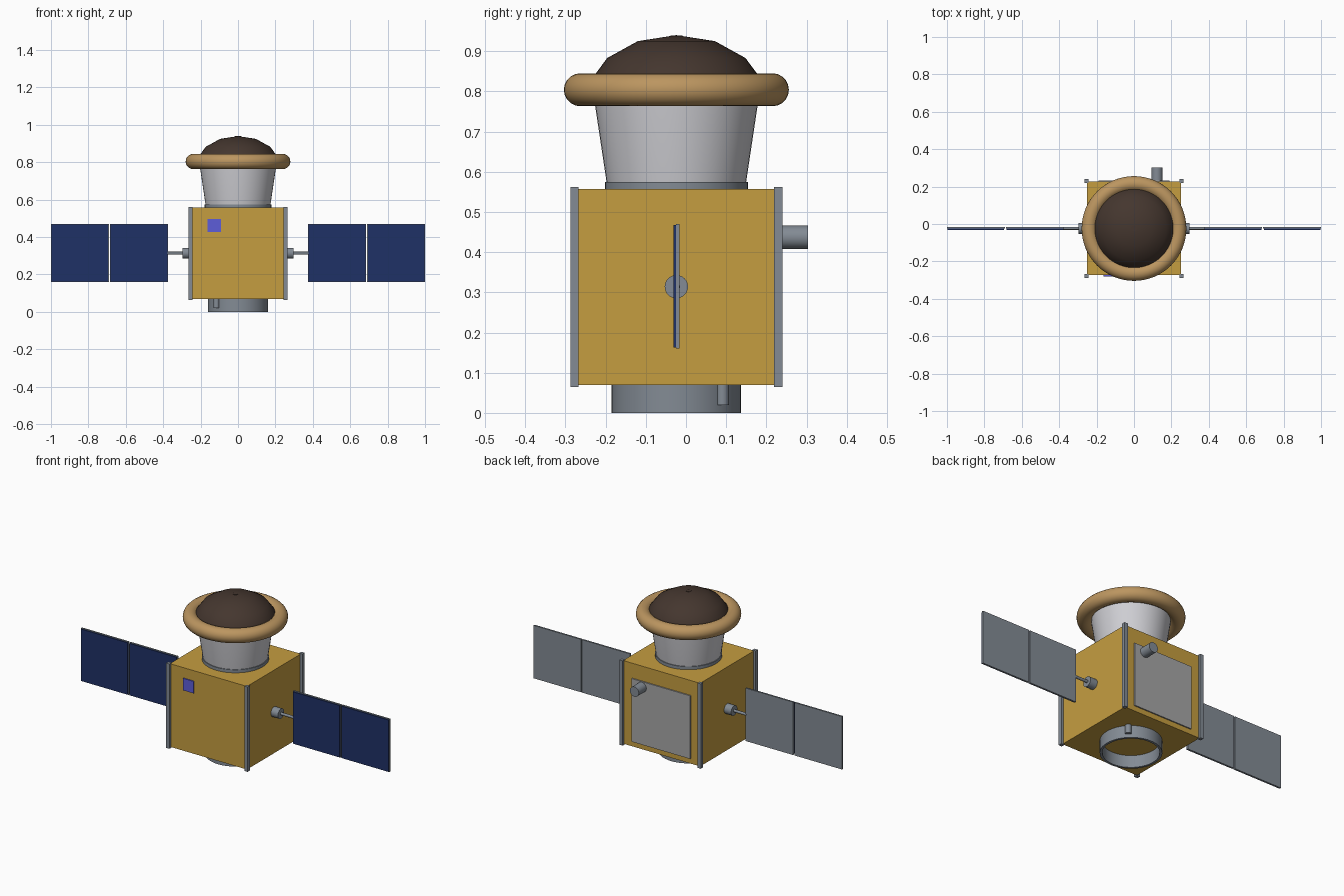
import bpy, math
from mathutils import Matrix

if "Cube" in bpy.data.objects:
    bpy.data.objects.remove(bpy.data.objects["Cube"])

CY = -0.024  # y of the spacecraft axis


def mat(name, r, g, b):
    m = bpy.data.materials.new(name)
    # convert display colour (0-255) to linear
    m.diffuse_color = tuple((c / 255) ** 2.2 for c in (r, g, b)) + (1,)
    m.use_nodes = True
    m.node_tree.nodes["Principled BSDF"].inputs["Base Color"].default_value = m.diffuse_color
    return m


GOLD = mat("gold_foil", 196, 156, 66)
NAVY = mat("solar_cell", 36, 52, 102)
TAN = mat("tan", 186, 148, 96)
DARK = mat("dark_brown", 70, 57, 50)
STEEL = mat("steel", 130, 138, 147)
LIGHT = mat("light_metal", 205, 205, 210)
PALE = mat("radiator_grey", 165, 165, 165)
BLUE = mat("sensor_blue", 94, 94, 216)


def finish(name, m, smooth=False):
    o = bpy.context.object
    o.name = name
    o.data.materials.append(m)
    if smooth:
        bpy.ops.object.shade_smooth_by_angle(angle=math.radians(35))
    return o


def box(name, x0, x1, y0, y1, z0, z1, m):
    bpy.ops.mesh.primitive_cube_add(size=1)
    o = finish(name, m)
    o.data.transform(Matrix.LocRotScale(
        ((x0 + x1) / 2, (y0 + y1) / 2, (z0 + z1) / 2), None,
        (abs(x1 - x0), y1 - y0, z1 - z0)))
    return o


def rod(name, centre, r, length, m, axis='Z', n=32):
    rot = {'X': (0, math.pi / 2, 0), 'Y': (math.pi / 2, 0, 0), 'Z': (0, 0, 0)}[axis]
    bpy.ops.mesh.primitive_cylinder_add(vertices=n, radius=r, depth=length,
                                        location=centre, rotation=rot)
    return finish(name, m, True)


def lathe(name, profile, m, n=48, closed=False):
    """Revolve (radius, z) points about the spacecraft axis."""
    verts, faces = [], []
    k = len(profile)
    for i in range(n):
        a = 2 * math.pi * i / n
        verts += [(r * math.cos(a), r * math.sin(a), z) for r, z in profile]
    for i in range(n):
        j = (i + 1) % n
        for p in range(k if closed else k - 1):
            q = (p + 1) % k
            faces.append((i * k + p, j * k + p, j * k + q, i * k + q))
    me = bpy.data.meshes.new(name)
    me.from_pydata(verts, [], faces)
    o = bpy.data.objects.new(name, me)
    bpy.context.collection.objects.link(o)
    o.location.y = CY
    bpy.ops.object.select_all(action='DESELECT')
    o.select_set(True)
    bpy.context.view_layer.objects.active = o
    return finish(name, m, True)


# Main body with square corner posts
box("body", -0.25, 0.25, CY - 0.25, CY + 0.25, 0.07, 0.557, GOLD)
for sx in (-1, 1):
    for sy in (-1, 1):
        x, y = sx * 0.2535, CY + sy * 0.2535
        box("corner_post", x - 0.0105, x + 0.0105, y - 0.0105, y + 0.0105,
            0.065, 0.562, STEEL)

# Front sensor, back radiator and back thruster
box("front_sensor", -0.162, -0.092, CY - 0.256, CY - 0.245, 0.427, 0.497, BLUE)
box("radiator", -0.19, 0.19, CY + 0.245, CY + 0.257, 0.10, 0.47, PALE)
rod("back_tube", (0.123, 0.264, 0.437), 0.029, 0.078, STEEL, 'Y')

# Hollow mounting ring underneath with two pins in its wall
lathe("mounting_ring", [(0.161, 0.0), (0.161, 0.075), (0.148, 0.075), (0.148, 0.0)],
      STEEL, closed=True)
for s in (-1, 1):
    rod("ring_pin", (s * 0.115, CY + s * 0.115, 0.047), 0.016, 0.054, STEEL, n=16)

# Neck, tan ring and dark dome
rod("neck_flange", (0, CY, 0.565), 0.178, 0.02, STEEL, n=48)
lathe("neck_cone", [(0.173, 0.57), (0.203, 0.77), (0.205, 0.80)], LIGHT)
bpy.ops.mesh.primitive_torus_add(major_segments=64, minor_segments=20,
                                 major_radius=0.239, minor_radius=0.041,
                                 location=(0, CY, 0.804))
finish("tan_ring", TAN, True)
lathe("dome", [(0.22, 0.795), (0.215, 0.825), (0.172, 0.883), (0.096, 0.925), (0.0, 0.94)], DARK)
rod("dome_cap", (0, CY, 0.934), 0.015, 0.011, DARK, n=16)

# Solar wings on both sides
for s in (-1, 1):
    rod("wing_hub", (s * 0.270, CY, 0.314), 0.029, 0.052, STEEL, 'X')
    rod("wing_arm", (s * 0.33, CY + 0.001, 0.314), 0.008, 0.10, STEEL, 'X', 16)
    for a, b in ((0.375, 0.684), (0.691, 1.0)):
        box("wing_panel", s * a, s * b, CY - 0.001, CY + 0.008, 0.16, 0.47, STEEL)
        box("solar_cells", s * (a + 0.003), s * (b - 0.003), CY - 0.007, CY - 0.0005,
            0.163, 0.467, NAVY)

# Sound normals everywhere
import bmesh
for o in bpy.data.objects:
    bm = bmesh.new()
    bm.from_mesh(o.data)
    bmesh.ops.remove_doubles(bm, verts=bm.verts, dist=1e-5)
    bmesh.ops.recalc_face_normals(bm, faces=bm.faces)
    bm.to_mesh(o.data)
    bm.free()
